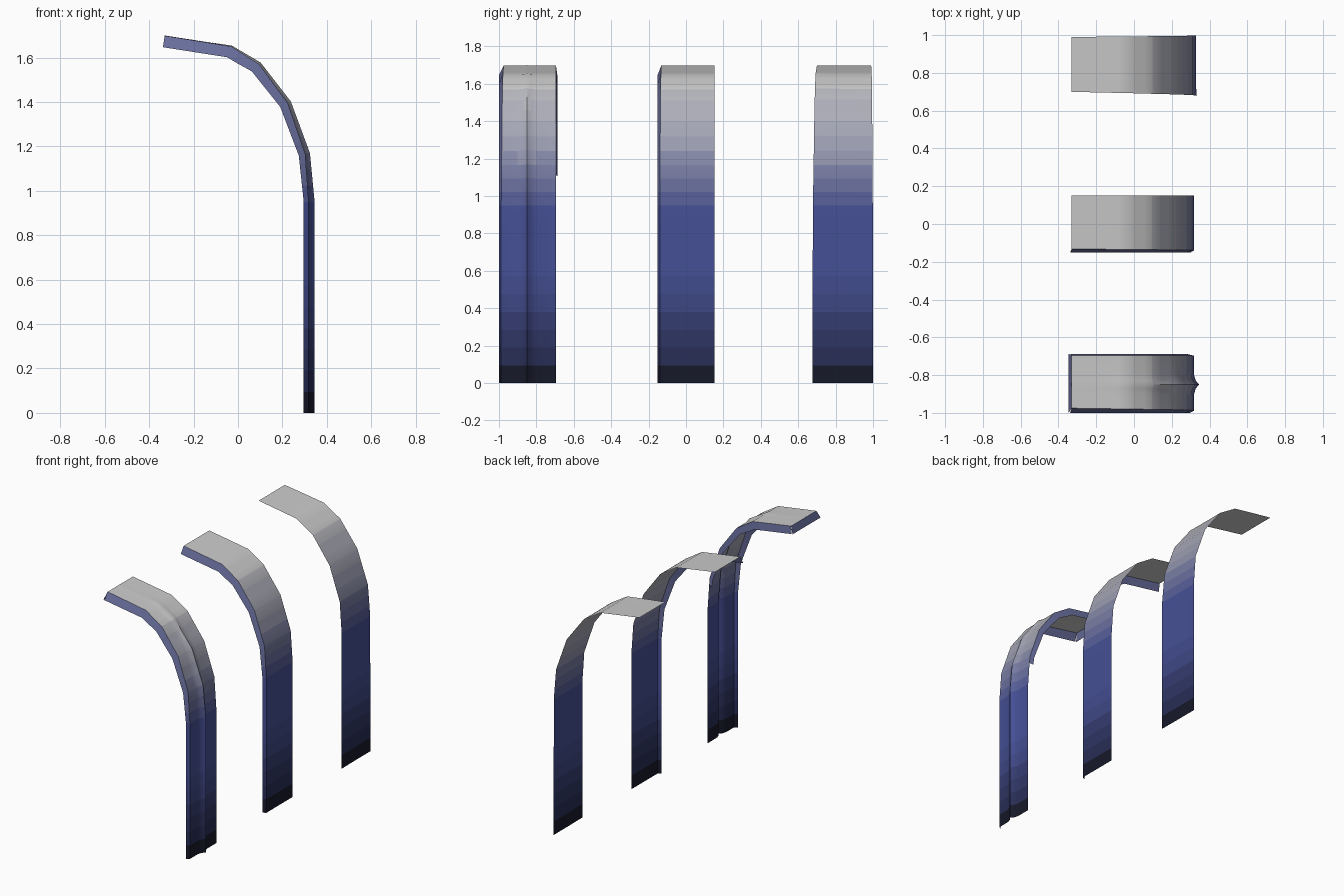
import bpy, bmesh
from mathutils import Vector

if "Cube" in bpy.data.objects:
    bpy.data.objects.remove(bpy.data.objects["Cube"])

# Side profile shared by all three strips (x, z), from foot to tip
PATH = [Vector(p) for p in [(0.318, 0), (0.318, 0.95), (0.303, 1.165), (0.224, 1.395),
                            (0.095, 1.57), (-0.03, 1.65), (-0.19, 1.676), (-0.33, 1.698)]]
BLACK, BLUE, GREY = (0.005, 0.005, 0.005), (0.06, 0.08, 0.30), (0.55, 0.55, 0.55)
BANDS = 24


def mix(a, b, t):
    return a + (b - a) * t


def band_material(i):
    # Height gradient: black foot, blue shaft, grey tip
    name = f"gradient_{i}"
    if name not in bpy.data.materials:
        z = (i + 0.5) / BANDS * 1.7
        if z < 0.6:
            c = [mix(a, b, z / 0.6) for a, b in zip(BLACK, BLUE)]
        else:
            t = min(max((z - 0.9) / 0.75, 0), 1)
            c = [mix(a, b, t) for a, b in zip(BLUE, GREY)]
        bpy.data.materials.new(name).diffuse_color = (*c, 1)
    return bpy.data.materials[name]


def normal_at(i):
    a, b = PATH[max(i - 1, 0)], PATH[min(i + 1, len(PATH) - 1)]
    d = (b - a).normalized()
    return Vector((d.y, -d.x))


NORMALS = [normal_at(i) for i in range(len(PATH))]
NORMALS[1] = Vector((1, 0))


def point(u, y, off):
    # Point on the profile at position u, pushed outwards by off
    i = min(int(u), len(PATH) - 2)
    p = mix(PATH[i], PATH[i + 1], u - i) + mix(NORMALS[i], NORMALS[i + 1], u - i) * off
    return Vector((p.x, y, p.y))


def rows(start=0.0):
    us = [i / 10 for i in range(10)] + [1 + i / 3 for i in range(19)]
    return [start] + [u for u in us if u > start + 1e-4]


def finish(name, bm, blue=False):
    me = bpy.data.meshes.new(name)
    for i in range(BANDS):
        me.materials.append(band_material(i))
    for f in bm.faces:
        z = f.calc_center_median().z
        if blue:
            z = min(z, 1.0)
        f.material_index = min(int(z / 1.7 * BANDS), BANDS - 1)
    bm.to_mesh(me)
    bm.free()
    ob = bpy.data.objects.new(name, me)
    bpy.context.collection.objects.link(ob)
    bpy.ops.object.select_all(action='DESELECT')
    ob.select_set(True)
    bpy.context.view_layer.objects.active = ob
    bpy.ops.object.shade_smooth_by_angle(angle=0.6)
    return ob


def loft(name, section, start=0.0, blue=False):
    # section(w, u) lists (y, offset) across the strip; w runs 0..1 along the bend
    bm = bmesh.new()
    prev = None
    for u in rows(start):
        w = max((u - 1) / 6, 0)
        row = [bm.verts.new(point(u, y, o)) for y, o in section(w, u)]
        if prev:
            for a, b, c, d in zip(prev, prev[1:], row[1:], row):
                bm.faces.new((a, b, c, d))
        prev = row
    return finish(name, bm, blue)


def lip_depth(w):
    return -mix(0.022, 0.052, min(w * 1.6, 1))


# Plain strip, tapering slightly upwards
def plain(w, u):
    t = u / 7
    return [(mix(0.675, 0.70, t), mix(0.012, 0, w)), (0.84, mix(0.010, 0, w)),
            (mix(1.0, 0.99, t), mix(0.010, 0, w))]


# Ridge height fades out towards the tip
def ridged(w, u):
    h = 0.027 * max(1 - w * 1.25, 0.05)
    return [(mix(-0.988, -0.975, w), 0), (-0.90, 0), (-0.87, h * 0.35), (-0.85, h),
            (-0.83, h * 0.35), (-0.80, 0), (-0.695, 0)]


loft("plain_strip", plain)
loft("lipped_strip", lambda w, u: [(mix(-0.14, -0.132, w), 0), (0.0, 0), (0.152, 0)])
loft("ridged_strip", ridged)

# Folded lips along the strip edges
loft("lipped_strip_front_lip",
     lambda w, u: [(-0.152, lip_depth(w)), (mix(-0.14, -0.132, w), 0)], blue=True)
loft("ridged_strip_front_lip",
     lambda w, u: [(-1.0, lip_depth(w)), (mix(-0.988, -0.975, w), 0)], blue=True)
loft("ridged_strip_back_lip",
     lambda w, u: [(-0.695, 0), (-0.688, lip_depth(w))], start=1.75, blue=True)

# Folded lip closing the tip of the ridged strip
bm = bmesh.new()
corners = [point(7, y, o) for y, o in
           [(-0.975, 0), (-0.695, 0), (-0.688, -0.052), (-1.0, -0.052)]]
for p in corners[2:]:
    p.x -= 0.008
bm.faces.new([bm.verts.new(p) for p in corners])
finish("ridged_strip_tip_lip", bm, blue=True)

for m in bpy.data.materials:
    if m.users and not m.is_grease_pencil:
        m.use_nodes = True
        m.node_tree.nodes["Principled BSDF"].inputs["Base Color"].default_value = m.diffuse_color
